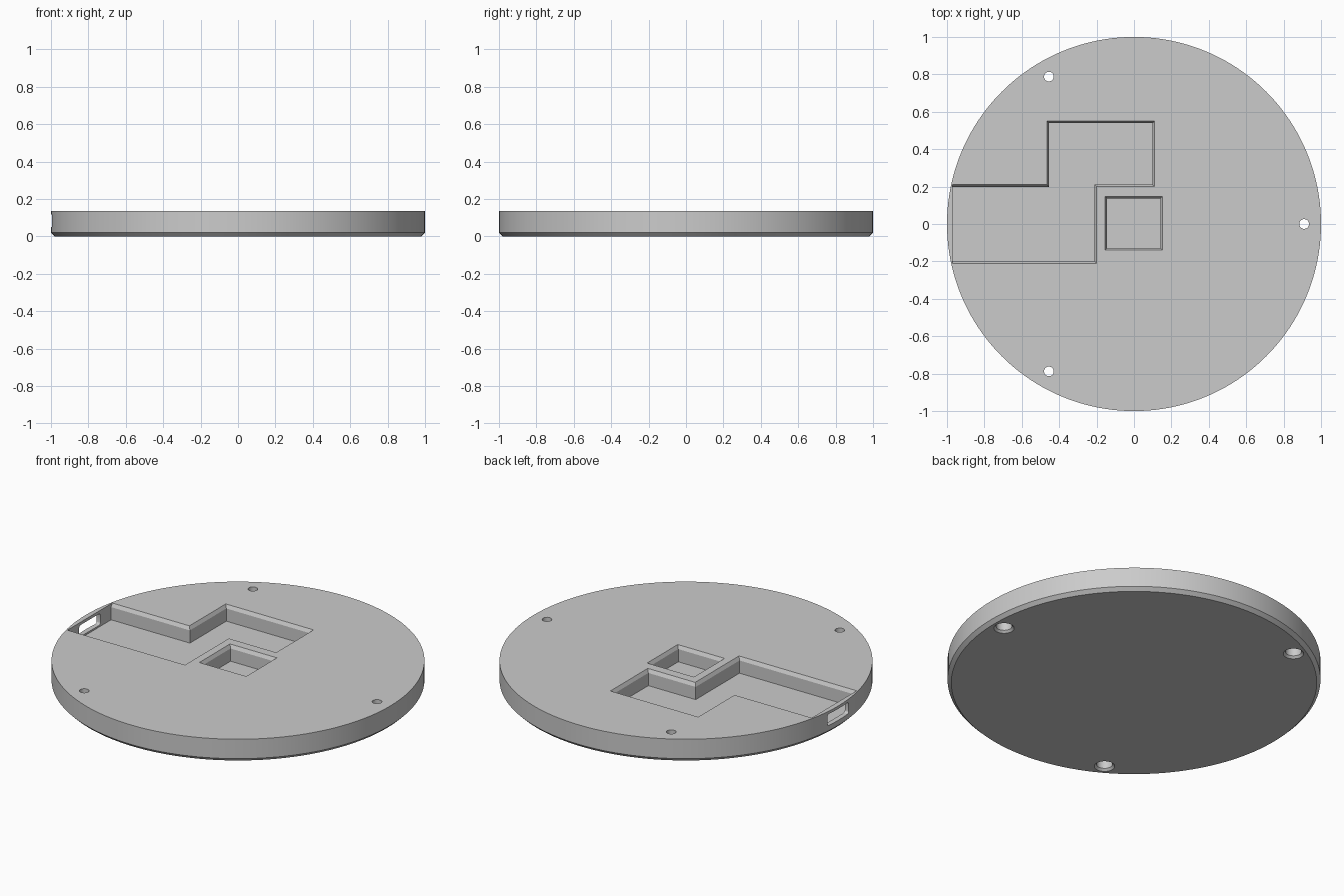
import bpy, bmesh, math
from mathutils import Vector

if "Cube" in bpy.data.objects:
    bpy.data.objects.remove(bpy.data.objects["Cube"], do_unlink=True)

TOP = 0.135
FLOOR = 0.04
LIP = 0.011      # width of the bevel round each pocket
WALL_X = -0.97   # inner face of the thin rim wall

grey = bpy.data.materials.new("grey")
grey.use_nodes = True
colour = (0.6, 0.6, 0.6, 1)
grey.diffuse_color = colour
grey.node_tree.nodes["Principled BSDF"].inputs["Base Color"].default_value = colour


def loft(name, rings):
    """Solid made of matching point rings, listed from bottom to top."""
    bm = bmesh.new()
    loops = [[bm.verts.new(p) for p in ring] for ring in rings]
    n = len(loops[0])
    for low, high in zip(loops, loops[1:]):
        for i in range(n):
            j = (i + 1) % n
            bm.faces.new((low[i], low[j], high[j], high[i]))
    bm.faces.new(loops[0][::-1])
    bm.faces.new(loops[-1])
    bmesh.ops.recalc_face_normals(bm, faces=bm.faces)
    mesh = bpy.data.meshes.new(name)
    bm.to_mesh(mesh)
    bm.free()
    mesh.materials.append(grey)
    ob = bpy.data.objects.new(name, mesh)
    bpy.context.collection.objects.link(ob)
    return ob


def lathe(name, profile, sides, centre=(0, 0)):
    """Round solid from (radius, height) pairs."""
    angles = [math.tau * i / sides for i in range(sides)]
    return loft(name, [[(centre[0] + r * math.cos(a), centre[1] + r * math.sin(a), z)
                        for a in angles] for r, z in profile])


def inset(points, d):
    """Move a right-angled outline inwards, keeping the rim wall side in place."""
    result = []
    for i, p in enumerate(points):
        shift = Vector((0, 0))
        for a, b in ((points[i - 1], p), (p, points[(i + 1) % len(points)])):
            if a[0] == b[0] == WALL_X:
                continue
            e = (Vector(b) - Vector(a)).normalized()
            shift += Vector((-e.y, e.x)) * d
        result.append(Vector(p) + shift)
    return result


def pocket(name, outline):
    inner = inset(outline, LIP)
    levels = ((inner, FLOOR), (inner, TOP - 0.02), (outline, TOP), (outline, TOP + 0.05))
    return loft(name, [[(p[0], p[1], z) for p in pts] for pts, z in levels])


# Round base with a bevelled lower edge
base = lathe("round_base", [(0.98, 0), (1, 0.02), (1, TOP)], 160)

# Stepped pocket and square pocket
cutters = [
    pocket("stepped_pocket", [(WALL_X, -0.21), (-0.2, -0.21), (-0.2, 0.2), (0.11, 0.2),
                              (0.11, 0.55), (-0.465, 0.55), (-0.465, 0.21), (WALL_X, 0.21)]),
    pocket("square_pocket", [(-0.155, -0.14), (0.152, -0.14), (0.152, 0.147), (-0.155, 0.147)]),
]

# Screw holes, recessed from below
for k in range(3):
    a = math.tau * k / 3
    cutters.append(lathe("screw_hole", [(0.057, -0.002), (0.043, 0.012), (0.043, 0.06),
                                        (0.026, 0.06), (0.026, 0.2)], 32,
                         (0.91 * math.cos(a), 0.91 * math.sin(a))))

# Rounded slot through the rim wall
slot = []
for sy, sz, start in ((1, 1, 0), (-1, 1, 90), (-1, -1, 180), (1, -1, 270)):
    for step in range(5):
        a = math.radians(start + step * 22.5)
        slot.append((sy * 0.085 + 0.015 * math.cos(a), 0.084 + sz * 0.019 + 0.015 * math.sin(a)))
cutters.append(loft("rim_slot", [[(x, y, z) for y, z in slot] for x in (-1.1, -0.9)]))

# Cut everything out of the base
bpy.context.view_layer.objects.active = base
for cutter in cutters:
    cutter.hide_render = True
    mod = base.modifiers.new(cutter.name, "BOOLEAN")
    mod.operation = "DIFFERENCE"
    mod.solver = "EXACT"
    mod.object = cutter
    bpy.ops.object.modifier_apply(modifier=mod.name)
    bpy.data.objects.remove(cutter, do_unlink=True)

bpy.ops.object.select_all(action="DESELECT")
base.select_set(True)
bpy.ops.object.shade_smooth_by_angle(angle=math.radians(20))
